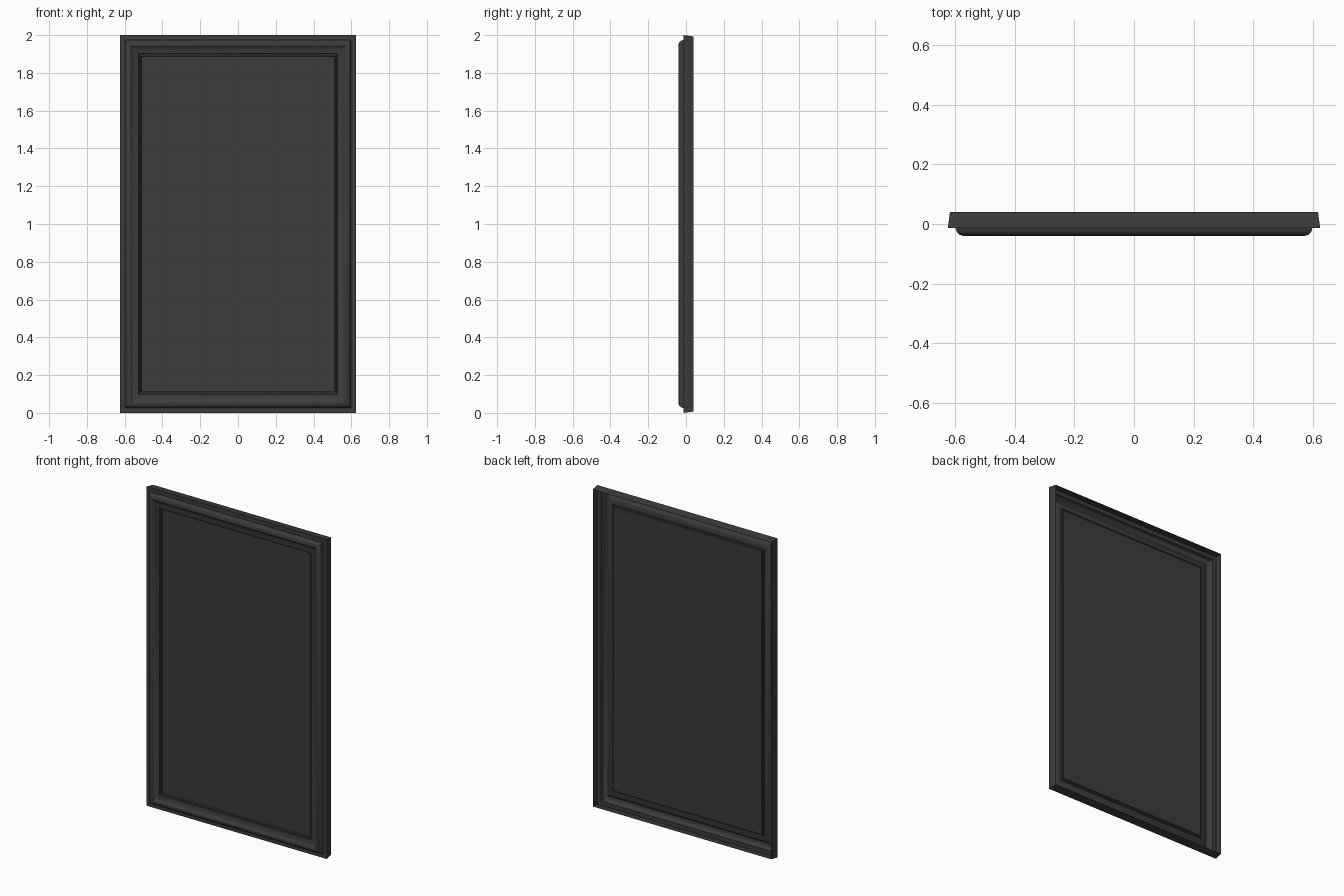
import bpy, bmesh

if "Cube" in bpy.data.objects:
    bpy.data.objects.remove(bpy.data.objects["Cube"])

HX, HZ = 0.625, 1.0          # outer half sizes

mat = bpy.data.materials.new("dark_finish")
mat.diffuse_color = (0.045, 0.045, 0.045, 1)
mat.use_nodes = True
mat.node_tree.nodes["Principled BSDF"].inputs["Base Color"].default_value = mat.diffuse_color


def finish(name, bm, smooth=True):
    me = bpy.data.meshes.new(name)
    bm.to_mesh(me)
    bm.free()
    ob = bpy.data.objects.new(name, me)
    bpy.context.collection.objects.link(ob)
    me.materials.append(mat)
    if smooth:
        bpy.ops.object.select_all(action='DESELECT')
        bpy.context.view_layer.objects.active = ob
        ob.select_set(True)
        bpy.ops.object.shade_smooth_by_angle(angle=0.6)
    return ob


def ring(bm, inset, y):
    """Rectangle of four mitred corners, inset from the outer edge."""
    x, z = HX - inset, HZ - inset
    return [bm.verts.new((sx * x, y, 1 + sz * z))
            for sx, sz in ((-1, -1), (1, -1), (1, 1), (-1, 1))]


# Moulding section (inset, y): open at the back, from wall edge to inner lip
section = [
    (0.007, 0.040), (0.000, -0.013), (0.026, -0.013),
    (0.028, -0.022), (0.032, -0.030), (0.039, -0.036), (0.047, -0.039),
    (0.054, -0.040), (0.058, -0.038), (0.064, -0.033), (0.073, -0.028),
    (0.085, -0.025), (0.098, -0.024),
    (0.100, -0.020), (0.104, -0.020), (0.106, -0.023), (0.110, -0.023),
    (0.114, -0.016),
]
bm = bmesh.new()
rings = [ring(bm, i, y) for i, y in section]
for a, b in zip(rings, rings[1:]):
    for k in range(4):
        n = (k + 1) % 4
        bm.faces.new((a[k], a[n], b[n], b[k]))
finish("frame_moulding", bm)

# Thin panel filling the opening
bm = bmesh.new()
bm.faces.new(ring(bm, 0.112, -0.0165))
finish("panel", bm, smooth=False)
